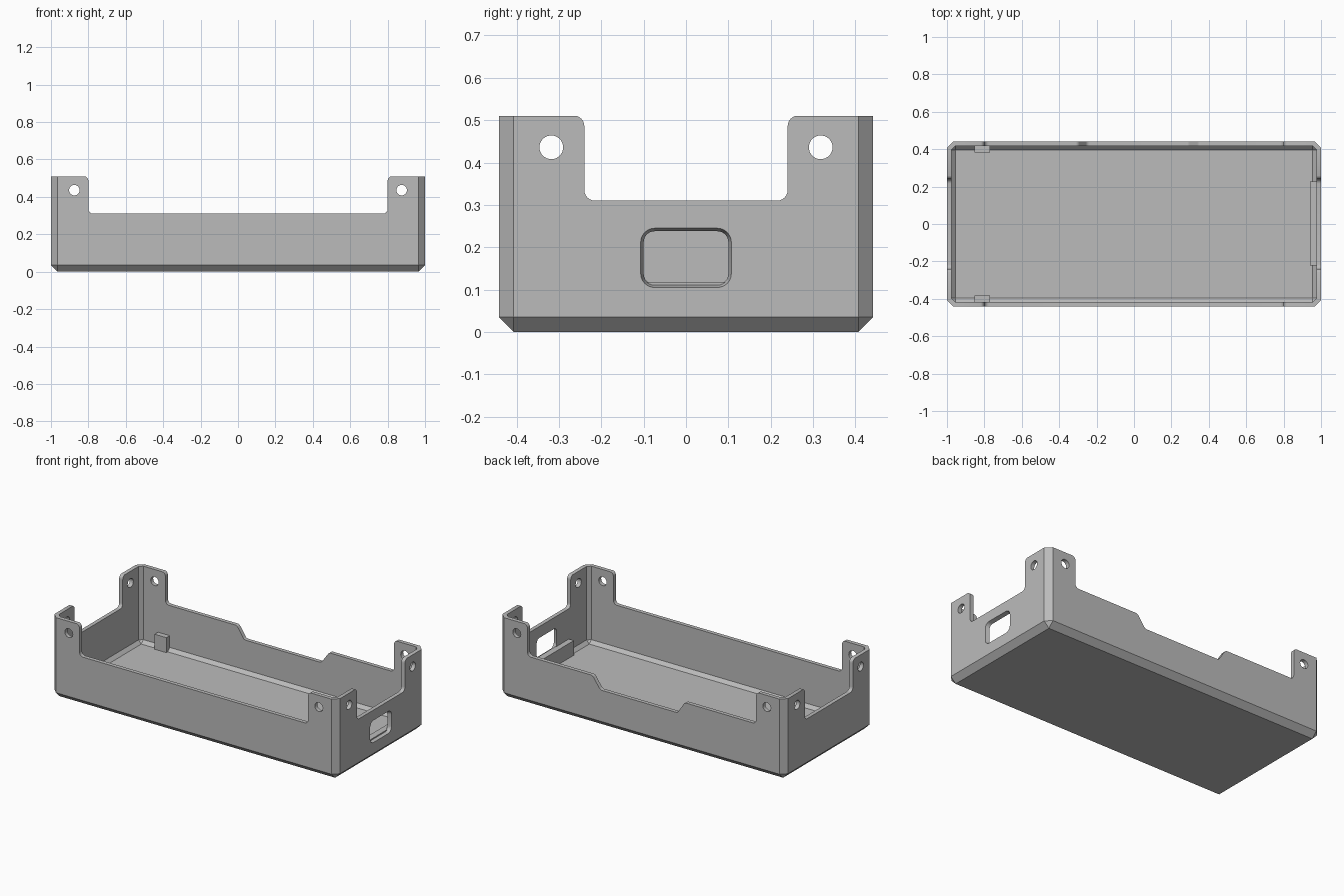
import bpy, bmesh, math
from mathutils import Vector

if "Cube" in bpy.data.objects:
    bpy.data.objects.remove(bpy.data.objects["Cube"])

HX, HY, TOP = 1.0, 0.442, 0.51     # half length, half width, tab height
WALL, RIM, R = 0.025, 0.31, 0.025  # wall thickness, rim height, fillet radius

grey = bpy.data.materials.new("mid_grey")
grey.use_nodes = True
grey.diffuse_color = (0.5, 0.5, 0.5, 1)
grey.node_tree.nodes["Principled BSDF"].inputs["Base Color"].default_value = (0.5, 0.5, 0.5, 1)


def finish(name, bm):
    bmesh.ops.recalc_face_normals(bm, faces=bm.faces)
    mesh = bpy.data.meshes.new(name)
    bm.to_mesh(mesh)
    bm.free()
    mesh.materials.append(grey)
    ob = bpy.data.objects.new(name, mesh)
    bpy.context.scene.collection.objects.link(ob)
    return ob


def box(name, lo, hi, chamfer=0):
    """Box between two corners, optionally chamfered on all but its top edges."""
    lo, hi = Vector(lo), Vector(hi)
    bm = bmesh.new()
    bmesh.ops.create_cube(bm, size=1)
    for v in bm.verts:
        v.co = (lo + hi) / 2 + v.co * (hi - lo)
    if chamfer:
        edges = [e for e in bm.edges if min(v.co.z for v in e.verts) < hi.z - 1e-4]
        bmesh.ops.bevel(bm, geom=edges, offset=chamfer, offset_type='OFFSET',
                        segments=1, profile=0.5, affect='EDGES')
    return finish(name, bm)


def rounded(corners, steps=6):
    """Outline with a fillet at each (x, y, radius) corner."""
    out = []
    for i, (x, y, r) in enumerate(corners):
        p = Vector((x, y))
        if not r:
            out.append(p)
            continue
        a = (Vector(corners[i - 1][:2]) - p).normalized()
        b = (Vector(corners[(i + 1) % len(corners)][:2]) - p).normalized()
        half = a.angle(b) / 2
        c = p + (a + b).normalized() * r / math.sin(half)
        t = r / math.tan(half)
        u, w = p + a * t - c, p + b * t - c
        out += [c + u.slerp(w, k / steps).normalized() * r for k in range(steps + 1)]
    return out


def prism(name, axis, start, end, outline, end_outline=None):
    """Loft an outline along x or y."""
    bm = bmesh.new()
    rings = []
    for d, pts in ((start, outline), (end, end_outline or outline)):
        rings.append([bm.verts.new((d, p.x, p.y) if axis == 'x' else (p.x, d, p.y)) for p in pts])
    bm.faces.new(rings[0])
    bm.faces.new(rings[1])
    n = len(outline)
    for i in range(n):
        j = (i + 1) % n
        bm.faces.new((rings[0][i], rings[0][j], rings[1][j], rings[1][i]))
    ob = finish(name, bm)
    ob.hide_render = True
    return ob


def notch(half, middle=()):
    """Opening between two tabs, flaring at the tab tops."""
    z, out = TOP + 0.001, half + 0.05
    return rounded([(-half, RIM, R), *middle, (half, RIM, R), (half, z, R), (out, z, 0),
                    (out, 0.7, 0), (-out, 0.7, 0), (-out, z, 0), (-half, z, R)])


def circle(u, z, r, n=32):
    return [Vector((u + r * math.cos(2 * math.pi * k / n),
                    z + r * math.sin(2 * math.pi * k / n))) for k in range(n)]


def window(grow):
    y, lo, hi = 0.1 + grow, 0.112 - grow, 0.238 + grow
    r = 0.026 + grow
    return rounded([(-y, lo, r), (y, lo, r), (y, hi, r), (-y, hi, r)])


# Tray body and its cavity
tray = box("tray", (-HX, -HY, 0), (HX, HY, TOP), 0.035)
cavity = box("cavity_cutter", (WALL - HX, WALL - HY, WALL), (HX - WALL, HY - WALL, 0.8), 0.0204)

# Rim notches, the back one with a lowered middle
dip = [(-0.3, RIM, R), (-0.25, 0.233, R), (0.29, 0.233, R), (0.345, RIM, R)]
cutters = [cavity,
           prism("front_notch_cutter", 'y', -0.7, 0, notch(0.8)),
           prism("back_notch_cutter", 'y', 0, 0.7, notch(0.8, dip)),
           prism("side_notch_cutter", 'x', -1.2, 1.2, notch(0.24))]

# Screw holes through every tab
for s in (-1, 1):
    cutters.append(prism("long_wall_hole_cutter", 'y', -0.7, 0.7, circle(s * 0.875, 0.436, 0.028)))
    cutters.append(prism("short_wall_hole_cutter", 'x', -1.2, 1.2, circle(s * 0.318, 0.436, 0.028)))

# Tapered port window in one end
cutters.append(prism("window_cutter", 'x', HX + WALL / 2, HX - WALL * 1.5,
                     window(0.0105), window(-0.0035)))

for c in cutters:
    mod = tray.modifiers.new(c.name, 'BOOLEAN')
    mod.operation, mod.solver, mod.object = 'DIFFERENCE', 'EXACT', c
bpy.context.view_layer.update()
cut = bpy.data.meshes.new_from_object(tray.evaluated_get(bpy.context.evaluated_depsgraph_get()))
tray.modifiers.clear()
tray.data = cut
tray.data.materials.clear()
tray.data.materials.append(grey)
for c in cutters:
    bpy.data.objects.remove(c)

# Board stop below the window
box("window_ledge", (0.94, -0.222, 0.02), (0.98, 0.227, 0.118))

# Locating blocks at the other end
for side, s in (("front", -1), ("back", 1)):
    ys = sorted((s * 0.383, s * 0.425))
    box(side + "_locating_block", (-0.852, ys[0], 0.02), (-0.77, ys[1], 0.12))

# Smooth the fillets and holes, keep the chamfers crisp
bpy.ops.object.select_all(action='DESELECT')
tray.select_set(True)
bpy.context.view_layer.objects.active = tray
bpy.ops.object.shade_smooth_by_angle(angle=math.radians(25))
